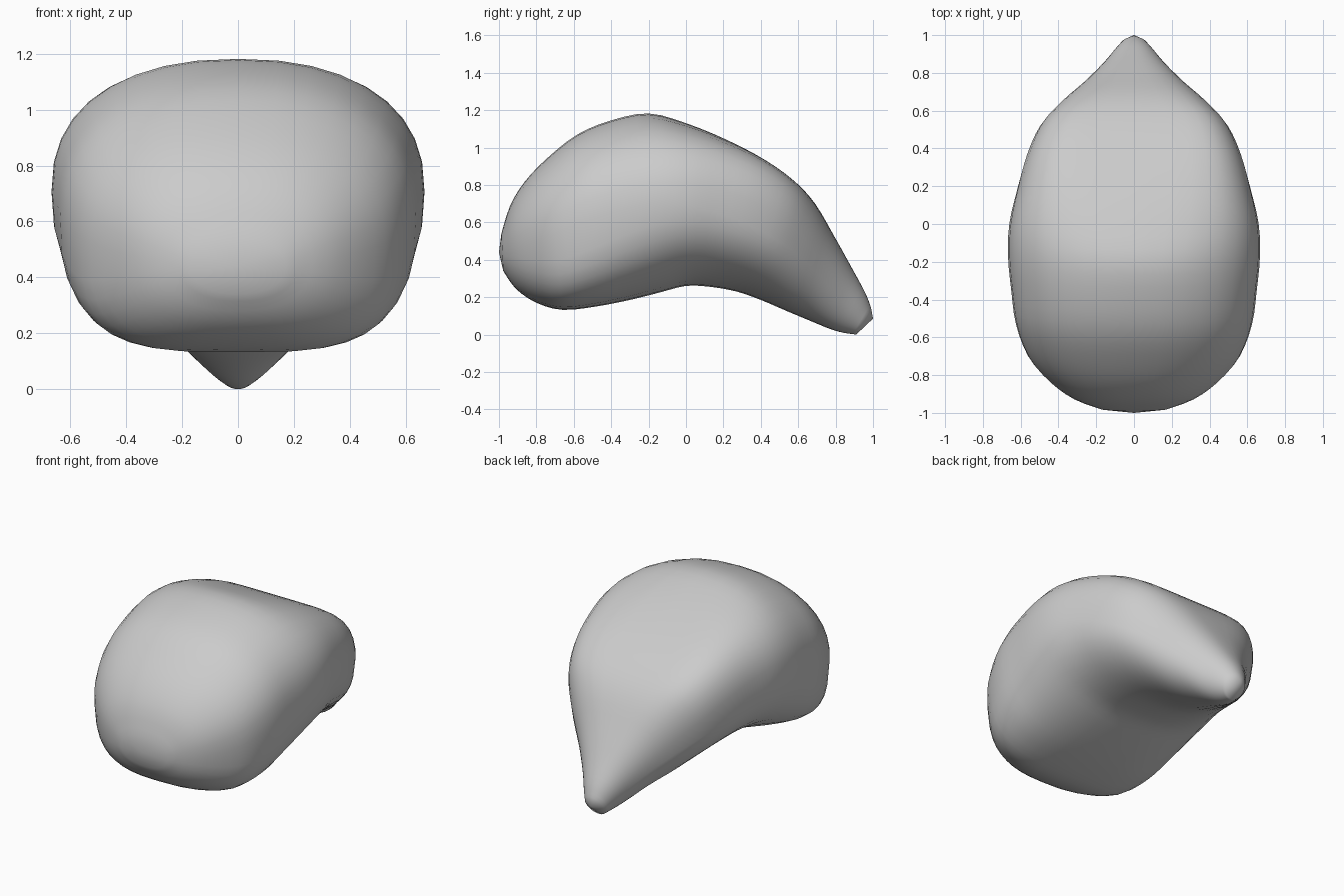
import bpy, bmesh, math
from mathutils import Vector

if "Cube" in bpy.data.objects:
    bpy.data.objects.remove(bpy.data.objects["Cube"])

# Stations along the body: top (y, z), bottom (y, z), half width,
# boxiness of upper half, boxiness of lower half, dish of the top across x
STATIONS = [
    (-.987, .54, -.977, .34, .17, 2.2, 2.2, 0),
    (-.94, .69, -.91, .245, .32, 2.3, 2.5, 0),
    (-.86, .82, -.80, .17, .45, 2.3, 3.0, 0),
    (-.74, .945, -.66, .132, .56, 2.3, 3.4, 0),
    (-.58, 1.07, -.48, .15, .625, 2.3, 3.2, 0),
    (-.40, 1.145, -.30, .185, .65, 2.3, 2.8, 0),
    (-.20, 1.182, -.14, .225, .667, 2.3, 2.5, 0),
    (.00, 1.13, .00, .26, .66, 2.6, 2.3, .03),
    (.22, 1.04, .13, .255, .62, 3.0, 2.1, .06),
    (.42, .935, .27, .23, .57, 3.3, 2.0, .08),
    (.58, .82, .40, .185, .50, 3.3, 1.9, .08),
    (.69, .70, .54, .125, .395, 3.0, 1.9, .05),
    (.79, .53, .66, .075, .275, 2.6, 1.9, .02),
    (.89, .35, .77, .03, .17, 2.3, 2.0, 0),
    (.96, .22, .84, .01, .11, 2.1, 2.0, 0),
    (.99, .14, .91, .00, .07, 2.0, 2.0, 0),
]
SEGMENTS = 36
STEPS = 3  # smooth in-between sections


def catmull(a, b, c, d, t):
    return b + .5 * t * (c - a + t * (2 * a - 5 * b + 4 * c - d + t * (3 * (b - c) + d - a)))


def rounded(v, power):
    return math.copysign(abs(v) ** (2 / power), v)


# Smoothly interpolated stations
sections = []
last = len(STATIONS) - 1
for i in range(last):
    four = [STATIONS[max(0, min(last, i + k))] for k in (-1, 0, 1, 2)]
    for s in range(STEPS):
        sections.append([catmull(*v, s / STEPS) for v in zip(*four)])
sections.append(STATIONS[-1])

bm = bmesh.new()
rings = []
for ty, tz, by, bz, w, p_up, p_low, dish in sections:
    top, bottom = Vector((0, ty, tz)), Vector((0, by, bz))
    mid, up = (top + bottom) / 2, (top - bottom) / 2
    ring = []
    for i in range(SEGMENTS):
        a = math.tau * i / SEGMENTS
        s, c = math.sin(a), math.cos(a)
        power = p_up if s > 0 else p_low
        lift = 1 + dish * math.sin(2 * a) ** 2 if s > 0 else 1
        p = mid + up * rounded(s, power) * lift
        p.x = w * rounded(c, power)
        ring.append(bm.verts.new(p))
    rings.append(ring)

# Skin between sections
for r0, r1 in zip(rings, rings[1:]):
    for i in range(SEGMENTS):
        j = (i + 1) % SEGMENTS
        bm.faces.new((r0[i], r0[j], r1[j], r1[i]))

# Rounded nose and tail tip
for ring, pole in ((rings[0], (0, -1, .44)), (rings[-1], (0, 1, .085))):
    v = bm.verts.new(pole)
    for i in range(SEGMENTS):
        bm.faces.new((ring[i], ring[(i + 1) % SEGMENTS], v))

bmesh.ops.recalc_face_normals(bm, faces=bm.faces)
for f in bm.faces:
    f.smooth = True
mesh = bpy.data.meshes.new("curved_body")
bm.to_mesh(mesh)
bm.free()
body = bpy.data.objects.new("curved_body", mesh)
bpy.context.collection.objects.link(body)
